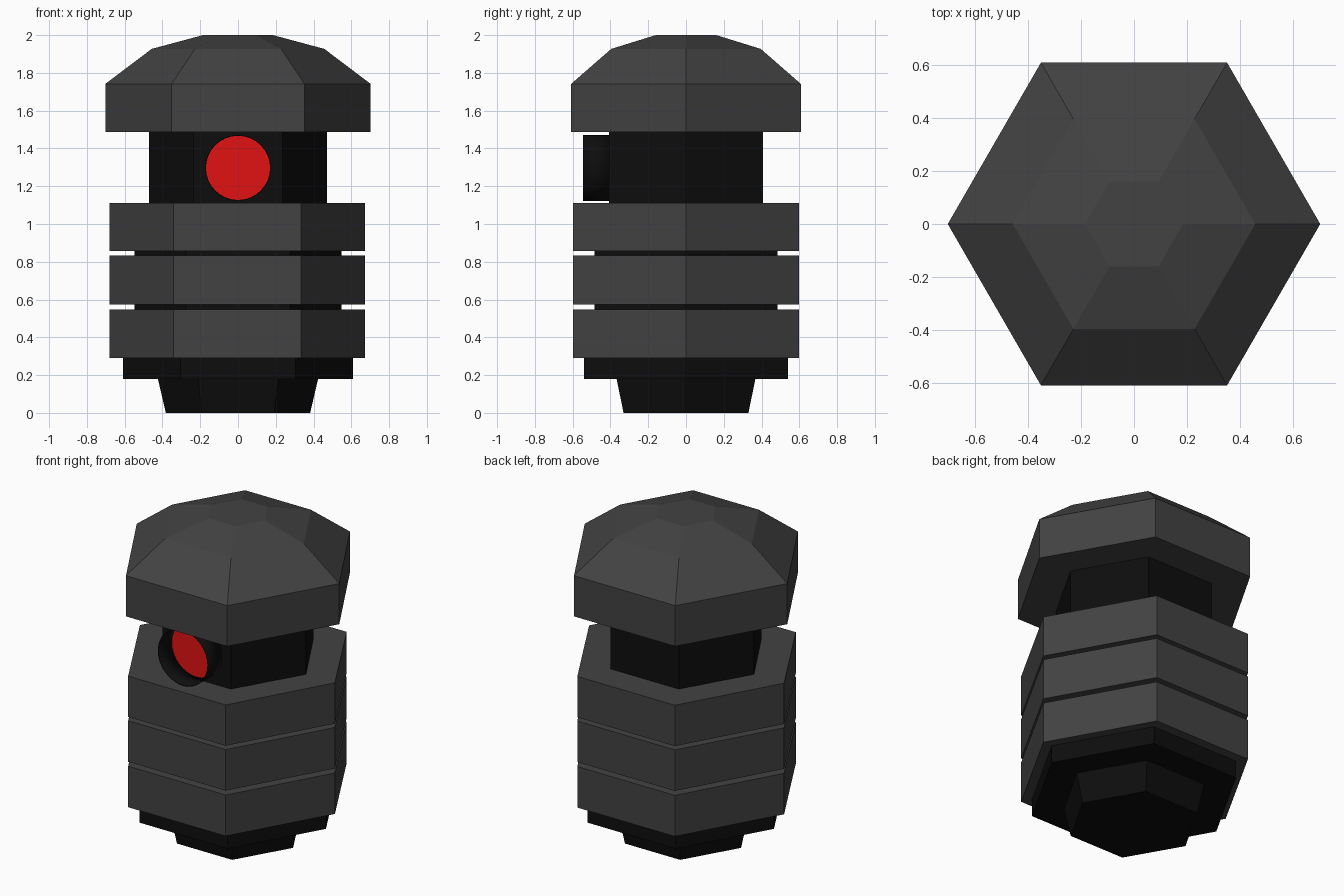
import bpy, math
from mathutils import Vector

if "Cube" in bpy.data.objects:
    bpy.data.objects.remove(bpy.data.objects["Cube"])


def material(name, rgb):
    m = bpy.data.materials.new(name)
    m.diffuse_color = (*rgb, 1)
    m.use_nodes = True
    m.node_tree.nodes["Principled BSDF"].inputs["Base Color"].default_value = m.diffuse_color
    return m


GREY = material("dark_grey", (0.055, 0.055, 0.055))
BLACK = material("near_black", (0.0042, 0.0042, 0.0042))
RED = material("lens_red", (0.75, 0.006, 0.006))


def add(name, verts, faces, mat):
    mesh = bpy.data.meshes.new(name)
    mesh.from_pydata(verts, [], faces)
    mesh.materials.append(mat)
    ob = bpy.data.objects.new(name, mesh)
    bpy.context.collection.objects.link(ob)
    return ob


def hex_stack(name, profile, mat, x=0.0, sy=1.0):
    """Closed six-sided solid from (radius, z) pairs, lowest first."""
    verts = [(x + r * math.cos(k * math.pi / 3), sy * r * math.sin(k * math.pi / 3), z)
             for r, z in profile for k in range(6)]
    faces = [tuple(reversed(range(6)))]
    for i in range(len(profile) - 1):
        a = 6 * i
        faces += [(a + k, a + (k + 1) % 6, a + 6 + (k + 1) % 6, a + 6 + k) for k in range(6)]
    top = 6 * (len(profile) - 1)
    faces.append(tuple(range(top, top + 6)))
    return add(name, verts, faces, mat)


# Foot and base
hex_stack("foot", [(0.382, 0), (0.424, 0.18)], BLACK)
hex_stack("base_plate", [(0.61, 0.18), (0.61, 0.29)], BLACK, sy=1.02)

# Body: dark core with three armour rings
hex_stack("body_core", [(0.548, 0.29), (0.548, 1.10)], BLACK, sy=1.022)
for i, (low, high) in enumerate([(0.29, 0.547), (0.575, 0.832), (0.856, 1.112)]):
    hex_stack(f"body_ring_{i + 1}", [(0.676, low), (0.676, high)], GREY, x=-0.004, sy=1.024)

# Neck and faceted cap
hex_stack("neck", [(0.472, 1.10), (0.472, 1.49)], BLACK)
hex_stack("cap", [(0.702, 1.487), (0.702, 1.742), (0.457, 1.927), (0.185, 2.0)], GREY)

# Eye: open tube with a recessed red lens at its back
N, R, EYE_Z = 32, 0.172, 1.297


def circle(r, y):
    return [(r * math.cos(2 * math.pi * k / N), y, EYE_Z + r * math.sin(2 * math.pi * k / N))
            for k in range(N)]


tube = add("eye_tube", circle(R, -0.546) + circle(R, -0.405),
           [(k, N + k, N + (k + 1) % N, (k + 1) % N) for k in range(N)], BLACK)
for p in tube.data.polygons:
    p.use_smooth = True
wall = tube.modifiers.new("wall", 'SOLIDIFY')
wall.thickness = 0.004
wall.offset = 0
add("eye_lens", circle(R, -0.413), [tuple(range(N))], RED)
